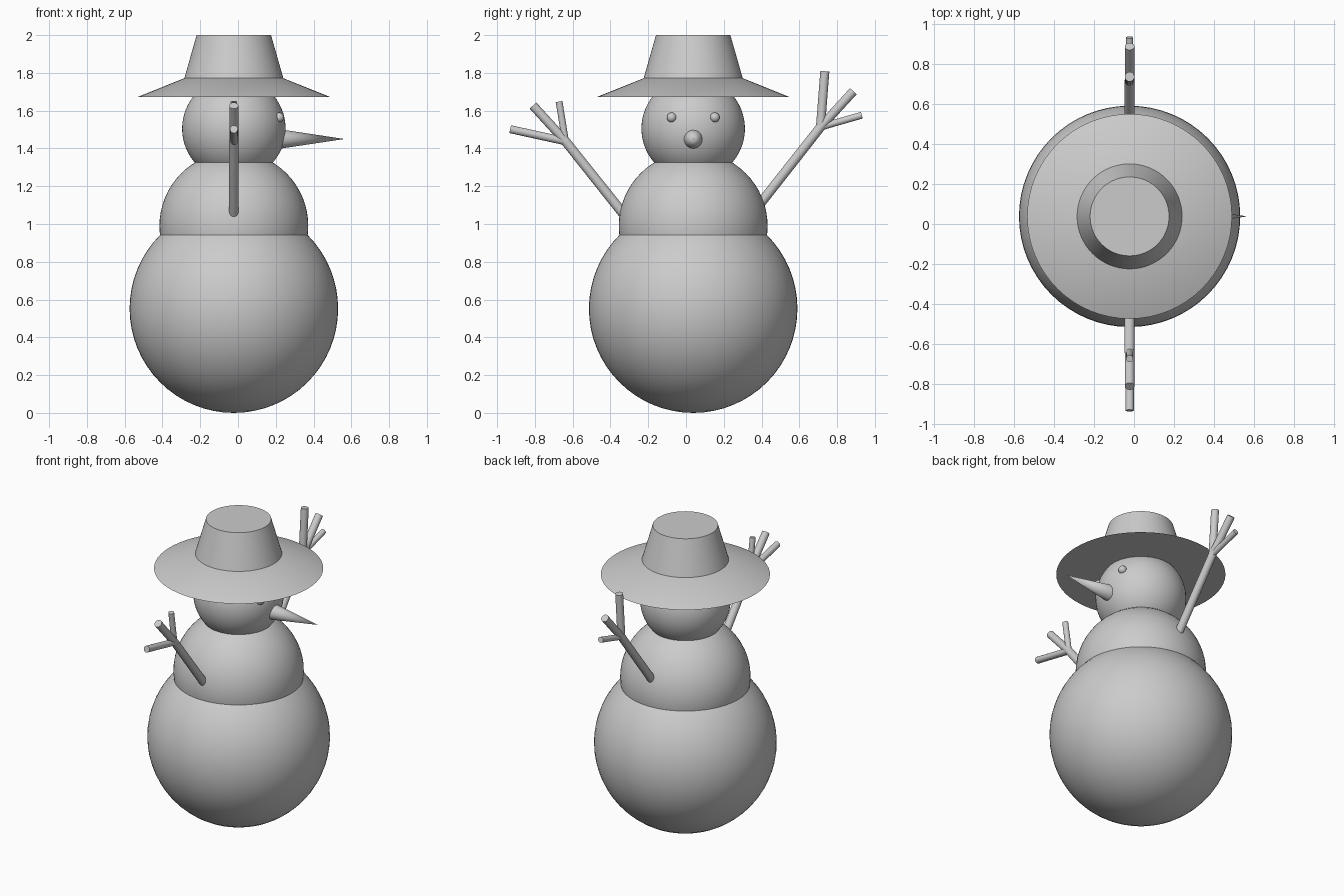
import bpy
import math
from mathutils import Vector

cube = bpy.data.objects.get("Cube")
if cube:
    bpy.data.objects.remove(cube, do_unlink=True)

CX, CY = -0.022, 0.038  # body axis

grey = bpy.data.materials.new("plain grey")
grey.use_nodes = True
colour = (0.6, 0.6, 0.6, 1)
grey.diffuse_color = colour
grey.node_tree.nodes["Principled BSDF"].inputs["Base Color"].default_value = colour


def finish(name):
    obj = bpy.context.object
    obj.name = name
    obj.data.materials.append(grey)
    bpy.ops.object.shade_smooth_by_angle(angle=math.radians(35))
    return obj


def ball(name, centre, radius, segments=64):
    bpy.ops.mesh.primitive_uv_sphere_add(
        segments=segments, ring_count=segments // 2, radius=radius, location=centre)
    return finish(name)


def rod(name, start, end, r1, r2, sides=24):
    start, end = Vector(start), Vector(end)
    axis = end - start
    bpy.ops.mesh.primitive_cone_add(
        vertices=sides, radius1=r1, radius2=r2, depth=axis.length,
        location=(start + end) / 2, rotation=axis.to_track_quat('Z', 'Y').to_euler())
    return finish(name)


# Three stacked snowballs
for name, z, radius in (("lower_body", 0.552, 0.552),
                        ("middle_body", 0.99, 0.394),
                        ("head", 1.505, 0.274)):
    ball(name, (CX, CY, z), radius)

# Hat: sloping brim and tapered crown
rod("hat_brim", (CX, CY, 1.672), (CX, CY, 1.772), 0.511, 0.262, 64)
rod("hat_crown", (CX, CY, 1.772), (CX, CY, 2.0), 0.262, 0.197, 64)

# Face, looking along +x
rod("nose", (0.21, CY, 1.45), (0.564, CY, 1.45), 0.053, 0, 32)
for name, side in (("left_eye", 1), ("right_eye", -1)):
    ball(name, (0.218, CY + side * 0.114, 1.564), 0.026, 24)

# Branch arms, as (y, z): shoulder, fork, then the three finger tips
arms = {
    "front_arm": ((-0.246, 0.946), (-0.638, 1.438),
                  (-0.81, 1.627), (-0.931, 1.502), (-0.672, 1.648)),
    "back_arm": ((0.32, 1.015), (0.712, 1.513),
                 (0.886, 1.703), (0.931, 1.576), (0.735, 1.809)),
}
finger_radii = {"front_arm": (0.024, 0.021, 0.018),
                "back_arm": (0.024, 0.018, 0.024)}
for name, points in arms.items():
    shoulder, fork, *tips = [(CX, y, z) for y, z in points]
    rod(name, shoulder, fork, 0.026, 0.025)
    ball(name + "_fork", fork, 0.025, 24)
    for i, (tip, radius) in enumerate(zip(tips, finger_radii[name])):
        rod(f"{name}_finger_{i + 1}", fork, tip, radius, radius)
